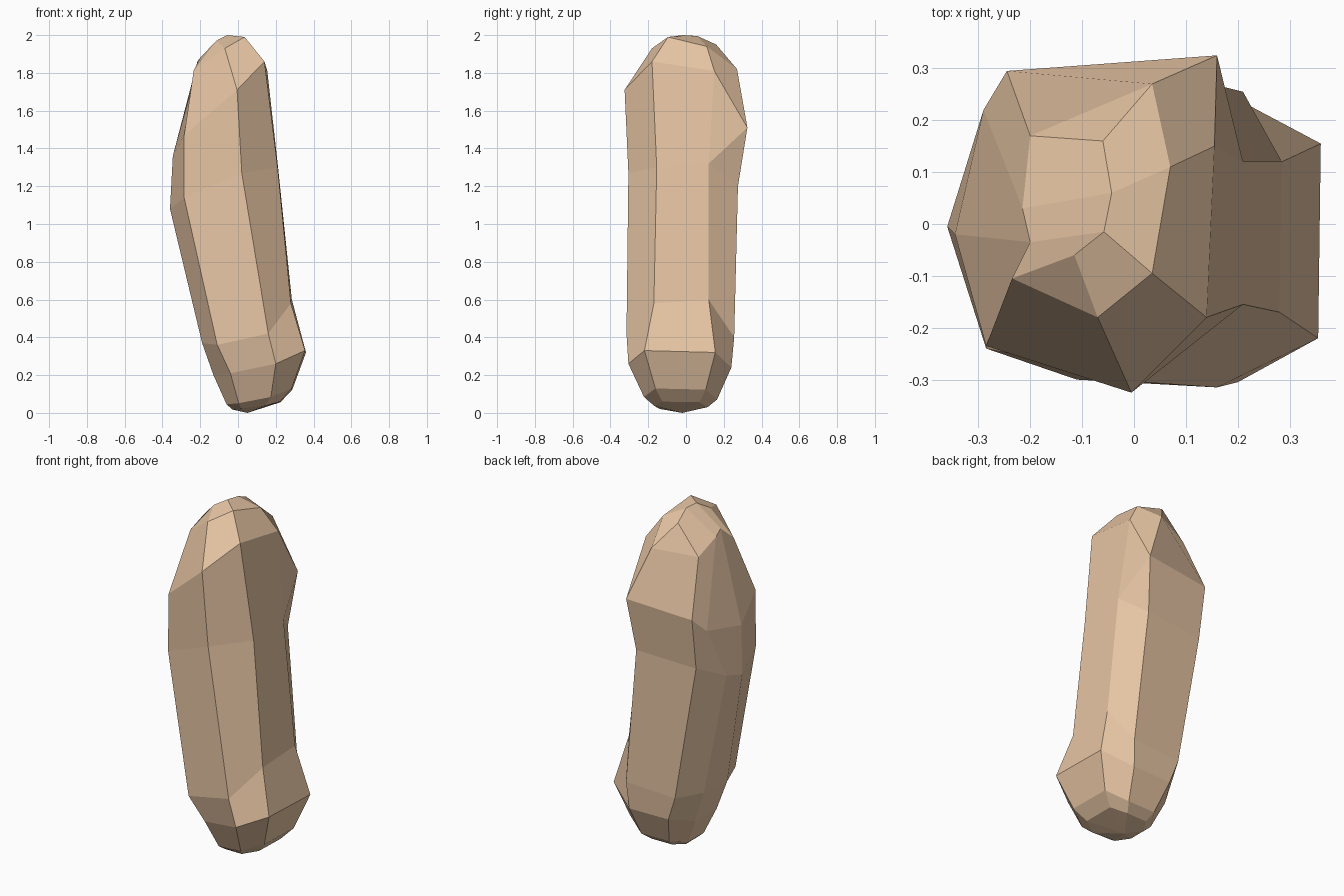
import bpy, bmesh

if "Cube" in bpy.data.objects:
    bpy.data.objects.remove(bpy.data.objects["Cube"])

# Eight facet corners per ring, counter-clockwise from front right
shoulder = [(-.07, -.18, 1.93), (.035, -.095, 1.99), (.07, .11, 1.94), (.035, .27, 1.82),
            (-.2, .17, 1.79), (-.215, .03, 1.86), (-.2, -.035, 1.88), (-.235, -.105, 1.81)]
bulge = [(-.005, -.325, 1.71), (.14, -.18, 1.86), (.155, .15, 1.81), (.16, .325, 1.51),
         (-.245, .295, 1.48), (-.29, .22, 1.4), (-.345, -.02, 1.36), (-.285, -.235, 1.47)]
waist = [(.02, -.305, 1.27), (.21, -.155, 1.3), (.21, .12, 1.32), (.13, .275, 1.2),
         (-.24, .25, 1.18), (-.325, .09, 1.1), (-.36, -.005, 1.08), (-.285, -.24, 1.14)]
lower = [(.16, -.315, .42), (.28, -.17, .58), (.285, .12, .6), (.21, .255, .4),
         (-.1, .245, .38), (-.185, .1, .38), (-.19, -.11, .37), (-.11, -.3, .36)]
foot = [(.2, -.305, .26), (.355, -.22, .33), (.36, .155, .32), (.2, .24, .24),
        (-.05, .235, .24), (-.13, .1, .2), (-.13, -.1, .2), (-.04, -.25, .21)]


def shrink(ring, cx, s, z0, sz):
    """Smaller copy of a ring, flattened towards height z0."""
    return [(cx + (x - .11) * s, -.02 + (y + .02) * s, z0 + (z - .2) * sz) for x, y, z in ring]


# Rounded underside comes from two shrunken copies of the foot ring
rings = [shoulder, bulge, waist, lower, foot,
         shrink(foot, .11, .71, .045, .65), shrink(foot, .095, .52, .018, .32)]

bm = bmesh.new()
loops = [[bm.verts.new(p) for p in r] for r in rings]
for n, (a, b) in enumerate(zip(loops, loops[1:])):
    for i in range(8):
        j = (i + 1) % 8
        if (n, i) == (1, 2):  # fold of the notch under the back bulge
            bm.faces.new((a[i], a[j], b[i]))
            bm.faces.new((a[j], b[j], b[i]))
        else:
            bm.faces.new((a[i], a[j], b[j], b[i]))

# Crown ridge
lip, front, mid, back = [bm.verts.new(p) for p in (
    (-.115, -.06, 1.97), (-.058, -.015, 2), (-.043, .06, 1.995), (-.06, .16, 1.95))]
top = loops[0]
tips = [lip, front, mid, back, back, mid, front, lip]
for i in range(8):
    j = (i + 1) % 8
    pts = [top[i], top[j], tips[j]]
    if tips[i] is not tips[j]:
        pts.append(tips[i])
    bm.faces.new(pts)

# Bottom point
base = bm.verts.new((.05, -.02, 0))
for i in range(8):
    bm.faces.new((loops[-1][i], loops[-1][(i + 1) % 8], base))
bmesh.ops.recalc_face_normals(bm, faces=bm.faces)

mesh = bpy.data.meshes.new("bent_stone")
bm.to_mesh(mesh)
bm.free()
stone = bpy.data.objects.new("bent_stone", mesh)
bpy.context.collection.objects.link(stone)

# Tan colour
tan = bpy.data.materials.new("tan")
tan.diffuse_color = (.8, .56, .37, 1)
tan.use_nodes = True
tan.node_tree.nodes["Principled BSDF"].inputs["Base Color"].default_value = tan.diffuse_color
mesh.materials.append(tan)
